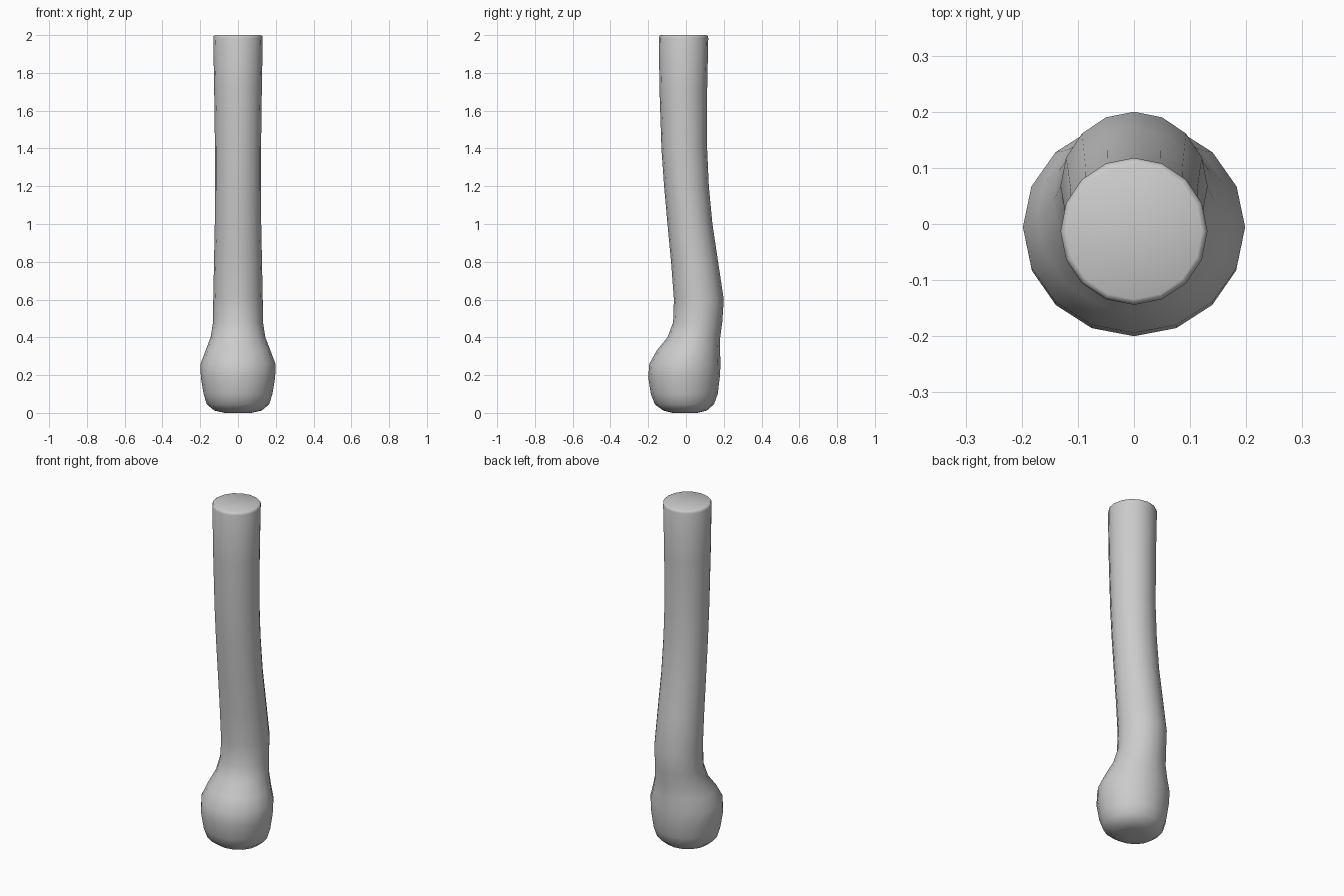
import bpy, bmesh
from math import sin, cos, tau

cube = bpy.data.objects.get("Cube")
if cube:
    bpy.data.objects.remove(cube, do_unlink=True)

SIDES = 16

# Plain material
grey = bpy.data.materials.new("light grey")
grey.use_nodes = True
colour = (0.6, 0.6, 0.6, 1)
grey.diffuse_color = colour
grey.node_tree.nodes["Principled BSDF"].inputs["Base Color"].default_value = colour

# Cross-sections: height, half width, front y, back y
sections = [
    (0.0, 0.07, -0.07, 0.06),
    (0.012, 0.125, -0.12, 0.11),
    (0.045, 0.165, -0.165, 0.148),
    (0.1, 0.182, -0.186, 0.168),
    (0.19, 0.197, -0.2, 0.179),
    (0.26, 0.198, -0.194, 0.183),
    (0.33, 0.172, -0.155, 0.18),
    (0.4, 0.145, -0.098, 0.181),
    (0.48, 0.132, -0.068, 0.192),
    (0.6, 0.131, -0.064, 0.2),
    (0.8, 0.127, -0.079, 0.17),
    (1.0, 0.123, -0.098, 0.14),
    (1.2, 0.122, -0.116, 0.121),
    (1.4, 0.122, -0.13, 0.112),
    (1.7, 0.126, -0.14, 0.112),
    (1.985, 0.131, -0.144, 0.118),
    (1.996, 0.128, -0.141, 0.115),
    (2.0, 0.121, -0.134, 0.108),
]

# Bent shaft and rounded foot, lofted ring by ring
bm = bmesh.new()
rings = []
for z, half, front, back in sections:
    mid, depth = (front + back) / 2, (back - front) / 2
    rings.append([bm.verts.new((half * cos(tau * i / SIDES),
                                mid + depth * sin(tau * i / SIDES), z))
                  for i in range(SIDES)])
for low, high in zip(rings, rings[1:]):
    for i in range(SIDES):
        j = (i + 1) % SIDES
        bm.faces.new((low[i], low[j], high[j], high[i]))

# End caps
bm.faces.new(rings[0][::-1])
bm.faces.new(rings[-1])
for face in bm.faces:
    face.smooth = True

mesh = bpy.data.meshes.new("bent_club")
bm.to_mesh(mesh)
bm.free()
mesh.materials.append(grey)
club = bpy.data.objects.new("bent_club", mesh)
bpy.context.collection.objects.link(club)
